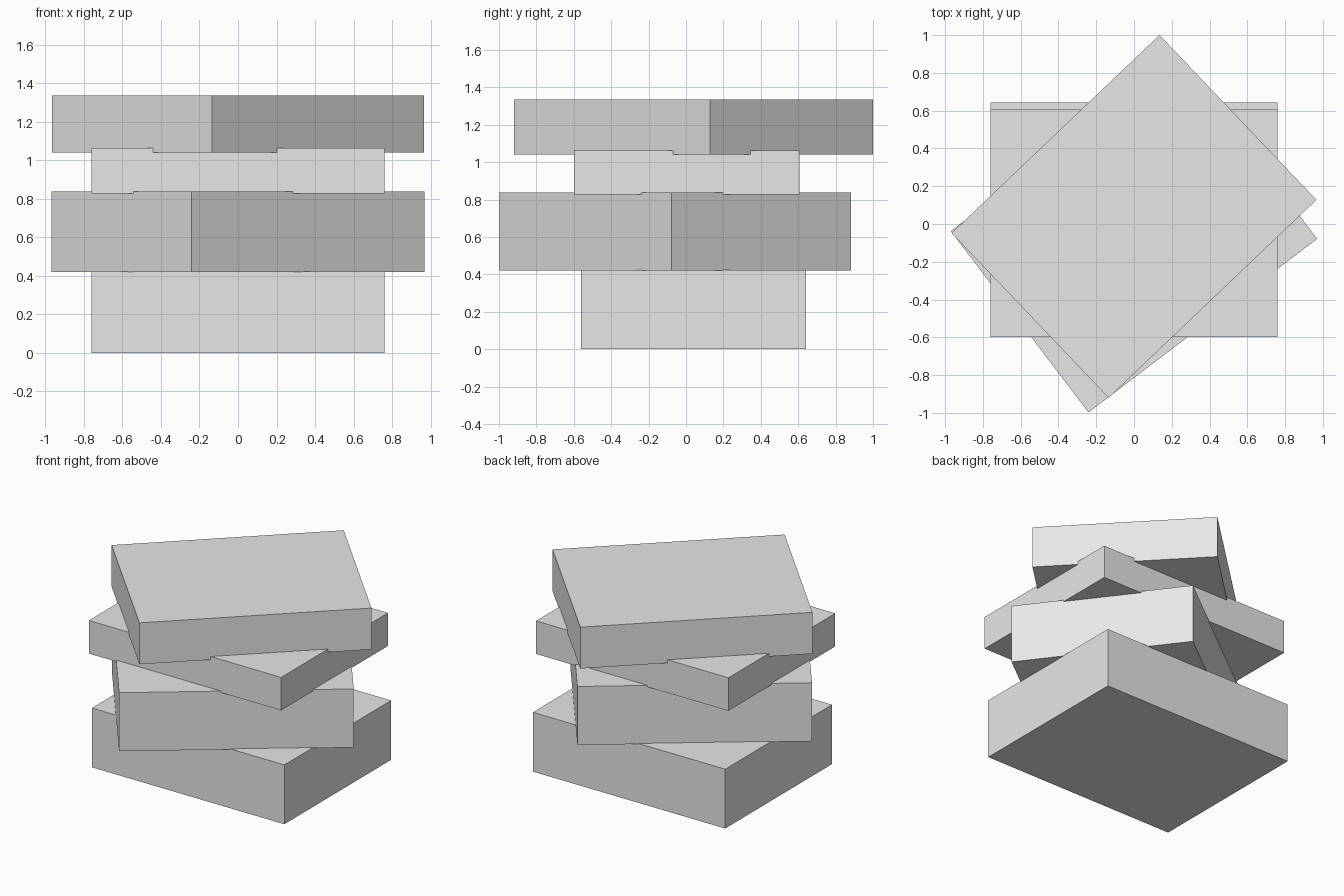
import bpy
import math

# Remove the default cube
old = bpy.data.objects.get("Cube")
if old:
    bpy.data.objects.remove(old, do_unlink=True)

# Single plain grey
GREY = (0.8, 0.8, 0.8, 1.0)
grey = bpy.data.materials.new("light_grey")
grey.use_nodes = True
grey.diffuse_color = GREY
for node in grey.node_tree.nodes:
    if node.type == 'BSDF_PRINCIPLED':
        node.inputs["Base Color"].default_value = GREY

LENGTH, WIDTH = 1.52, 1.205


def slab(name, y, bottom, top, turn):
    """Rectangular block turned about the vertical axis."""
    bpy.ops.mesh.primitive_cube_add(size=1)
    ob = bpy.context.object
    ob.name = name
    ob.scale = (LENGTH, WIDTH, top - bottom)
    ob.location = (0, y, (bottom + top) / 2)
    ob.rotation_euler.z = math.radians(turn)
    ob.data.materials.append(grey)
    return ob


# Stack of slabs, slightly sunk into one another
slab("bottom_slab", 0.04, 0.0, 0.424, 0)
slab("lower_middle_slab", -0.058, 0.42, 0.838, 37.2)
slab("upper_middle_slab", 0.004, 0.827, 1.063, 0)
slab("top_slab", 0.04, 1.04, 1.336, 43.6)
